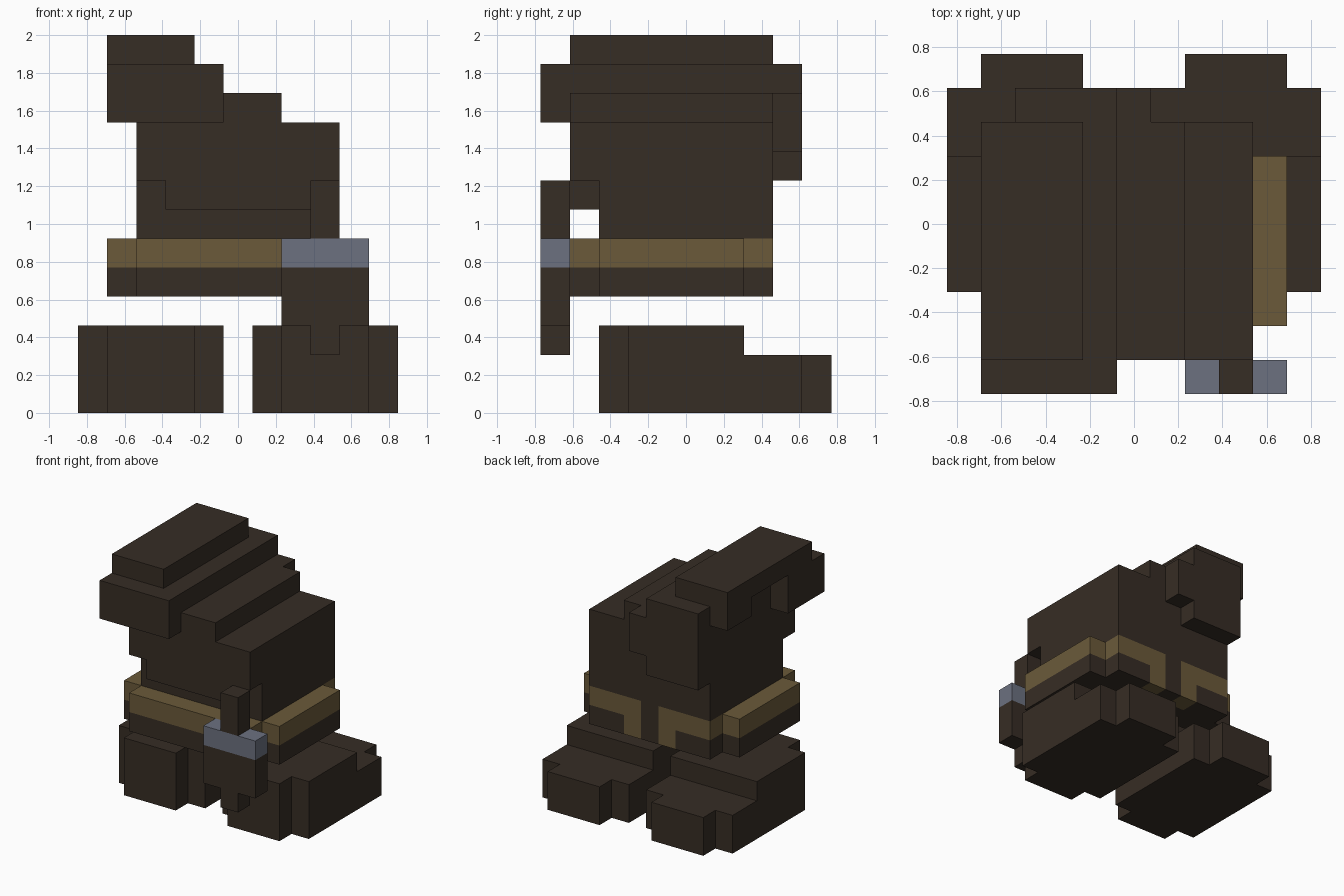
import bpy, bmesh
from mathutils import Vector

cube = bpy.data.objects.get("Cube")
if cube:
    bpy.data.objects.remove(cube, do_unlink=True)

U = 2 / 13                      # block size
ORIGIN = Vector((5.5, 5, 0))    # grid cell that sits at the world origin


def material(name, rgb):
    m = bpy.data.materials.new(name)
    m.use_nodes = True
    col = (*rgb, 1)
    m.diffuse_color = col
    bsdf = m.node_tree.nodes["Principled BSDF"]
    bsdf.inputs["Base Color"].default_value = col
    bsdf.inputs["Roughness"].default_value = 0.9
    return m


CLOTH = material("dark brown cloth", (0.037, 0.026, 0.018))
GOLD = material("dull gold", (0.147, 0.102, 0.042))
STEEL = material("grey blue steel", (0.150, 0.165, 0.216))


def blocks(name, mat, *boxes):
    """One closed shell around boxes given as (x0, x1, y0, y1, z0, z1) in grid cells."""
    cells = {(x, y, z) for b in boxes for x in range(b[0], b[1])
             for y in range(b[2], b[3]) for z in range(b[4], b[5])}
    bm = bmesh.new()
    for cell in cells:
        for axis in range(3):
            for side in (0, 1):
                step = list(cell)
                step[axis] += 2 * side - 1
                if tuple(step) in cells:
                    continue
                a, b = (axis + 1) % 3, (axis + 2) % 3
                corners = []
                for i, j in ((0, 0), (1, 0), (1, 1), (0, 1)):
                    p = Vector(cell)
                    p[axis] += side
                    p[a] += i
                    p[b] += j
                    corners.append(bm.verts.new((p - ORIGIN) * U))
                bm.faces.new(corners if side else corners[::-1])
    bmesh.ops.remove_doubles(bm, verts=bm.verts, dist=1e-4)
    bmesh.ops.dissolve_limit(bm, angle_limit=0.01, verts=bm.verts, edges=bm.edges)
    me = bpy.data.meshes.new(name)
    bm.to_mesh(me)
    bm.free()
    me.materials.append(mat)
    ob = bpy.data.objects.new(name, me)
    bpy.context.collection.objects.link(ob)
    return ob


# Boots: cross-shaped soles, taller at the front than at the back
for name, x in (("right_boot", 0), ("left_boot", 6)):
    blocks(name, CLOTH,
           (x + 1, x + 4, 2, 7, 0, 3), (x, x + 5, 3, 7, 0, 3),
           (x + 1, x + 4, 7, 10, 0, 2), (x, x + 5, 7, 9, 0, 2))

# Skirt under the belt, with the dark strip that rises through the belt at the back
blocks("skirt", CLOTH,
       (1, 10, 2, 7, 4, 5), (2, 9, 1, 2, 4, 5),
       (2, 4, 7, 8, 4, 5), (7, 9, 7, 8, 4, 5), (5, 6, 7, 8, 4, 6))

# Belt band and its two hanging tabs at the back
blocks("belt", GOLD,
       (1, 10, 2, 7, 5, 6), (2, 9, 1, 2, 5, 6),
       (2, 5, 7, 8, 5, 6), (6, 9, 7, 8, 5, 6),
       (4, 5, 7, 8, 4, 5), (6, 7, 7, 8, 4, 5))

# Torso with an overhanging chest
blocks("torso", CLOTH,
       (2, 9, 2, 8, 6, 10), (2, 9, 1, 2, 8, 10), (3, 8, 1, 2, 7, 8))

# Stepped hump leaning to one side, with a flap down the back
blocks("hump", CLOTH,
       (2, 7, 1, 8, 10, 11), (2, 5, 0, 8, 10, 12),
       (1, 2, 0, 3, 10, 12), (1, 2, 6, 8, 11, 12),
       (1, 4, 1, 8, 12, 13))
blocks("back_flap", CLOTH, (2, 5, 8, 9, 8, 12), (5, 6, 8, 9, 9, 11))

# Dagger on the front of the belt
blocks("dagger_sheath", CLOTH, (7, 10, 0, 1, 3, 5), (8, 9, 0, 1, 2, 3))
blocks("dagger_guard", STEEL, (7, 10, 0, 1, 5, 6))
blocks("dagger_grip", CLOTH, (8, 9, 0, 1, 6, 8))
